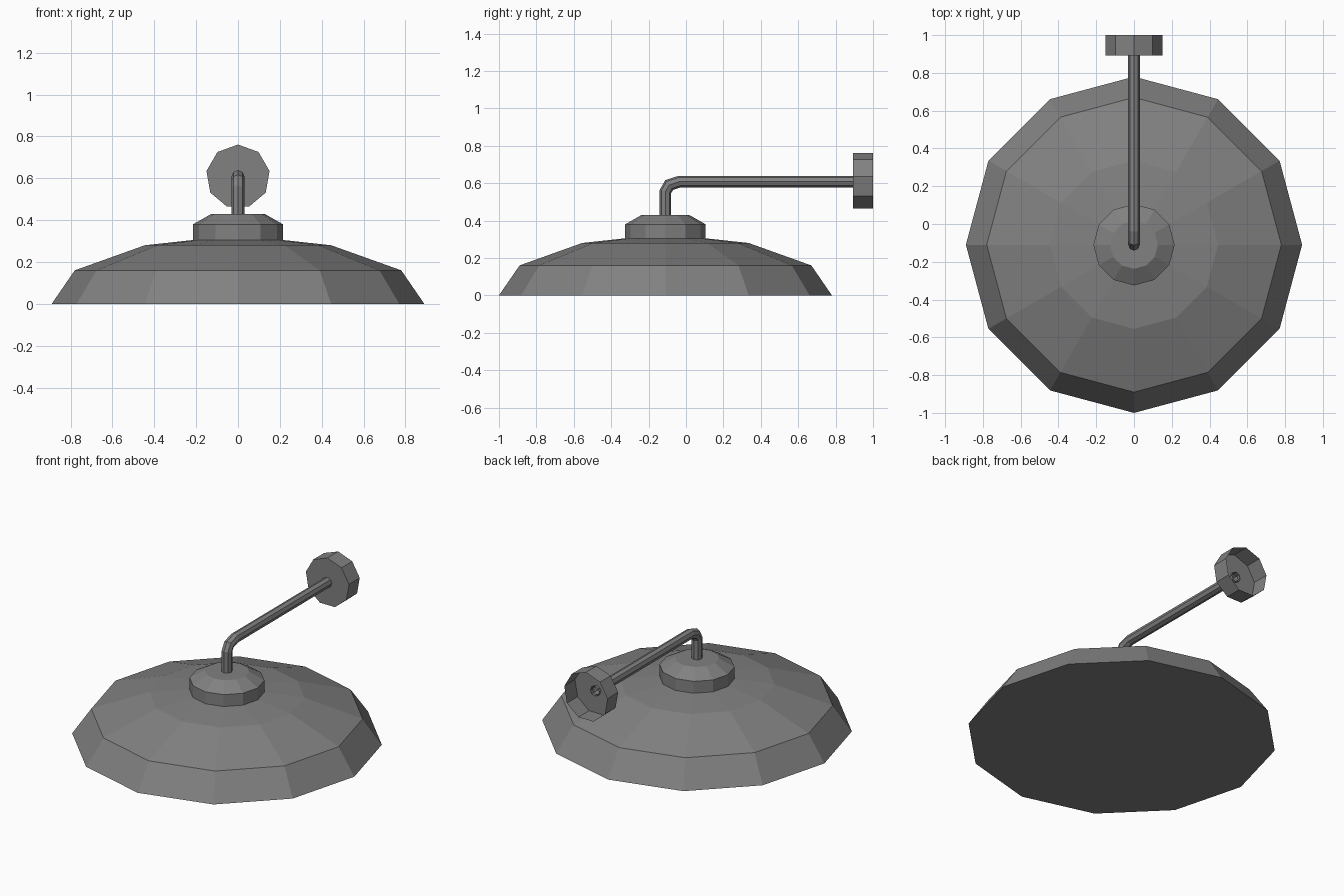
import bpy, bmesh, math
from mathutils import Vector, Matrix

if "Cube" in bpy.data.objects:
    bpy.data.objects.remove(bpy.data.objects["Cube"])

grey = bpy.data.materials.new("dark grey metal")
grey.diffuse_color = (0.22, 0.22, 0.22, 1)
grey.use_nodes = True
grey.node_tree.nodes["Principled BSDF"].inputs["Base Color"].default_value = grey.diffuse_color


def finish(name, bm, flip=False):
    if flip:
        bmesh.ops.reverse_faces(bm, faces=bm.faces[:])
    me = bpy.data.meshes.new(name)
    bm.to_mesh(me)
    bm.free()
    me.materials.append(grey)
    ob = bpy.data.objects.new(name, me)
    bpy.context.collection.objects.link(ob)
    return ob


def skin(bm, rings):
    """Bridge consecutive rings of points with quads."""
    vs = [[bm.verts.new(p) for p in r] for r in rings]
    n = len(vs[0])
    for a, b in zip(vs, vs[1:]):
        for i in range(n):
            j = (i + 1) % n
            bm.faces.new((a[i], a[j], b[j], b[i]))
    return vs


def lathe(name, profile, sides, matrix, start=0.0, cap_bottom=False):
    """Turn a (radius, height) profile around local z."""
    bm = bmesh.new()
    rings = [[matrix @ Vector((r * math.cos(start + math.tau * i / sides),
                               r * math.sin(start + math.tau * i / sides), h))
              for i in range(sides)] for r, h in profile]
    vs = skin(bm, rings)
    if cap_bottom:
        bm.faces.new(vs[0][::-1])
    return finish(name, bm)


CY, ARM_Z, ARM_R = -0.11, 0.608, 0.031

# Shade: twelve-sided dish with a flat underside
centre = Matrix.Translation((0, CY, 0))
lathe("shade", [(0.89, 0), (0.78, 0.16), (0.445, 0.28), (0.215, 0.305)],
      12, centre, cap_bottom=True)

# Collar on top of the shade
lathe("collar", [(0.215, 0.305), (0.215, 0.38), (0.127, 0.43), (0.02, 0.43)],
      12, centre)

# Arm: open tube swept along a bent path in the y-z plane
path = [(CY, 0.42), (CY, 0.555), (CY + 0.02, 0.59), (CY + 0.075, ARM_Z), (0.91, ARM_Z)]
pts = [Vector((0, y, z)) for y, z in path]
bm = bmesh.new()
rings = []
for k, p in enumerate(pts):
    d_in = (p - pts[max(k - 1, 0)]).normalized()
    d_out = (pts[min(k + 1, len(pts) - 1)] - p).normalized()
    t = (d_in + d_out).normalized()
    both = d_in.length > 0 and d_out.length > 0
    stretch = 1 / t.dot(d_out) if both else 1
    side = Vector((1, 0, 0))
    up = t.cross(side) * stretch
    rings.append([p + ARM_R * (side * math.cos(a) + up * math.sin(a))
                  for a in (math.tau * i / 8 for i in range(8))])
skin(bm, rings)
finish("arm", bm)

# Wall mount: shallow cup, open towards the wall
mount = Matrix.Translation((0, 0, ARM_Z)) @ Matrix.Rotation(-math.pi / 2, 4, 'X')
lathe("wall_mount", [(0.153, 1.0), (0.153, 0.893), (0.028, 0.893)][::-1],
      9, mount, start=-math.pi / 2)
bm = bmesh.new()
wall = bpy.data.objects["wall_mount"].data
bm.from_mesh(wall)
bmesh.ops.recalc_face_normals(bm, faces=bm.faces[:])
bm.to_mesh(wall)
bm.free()
